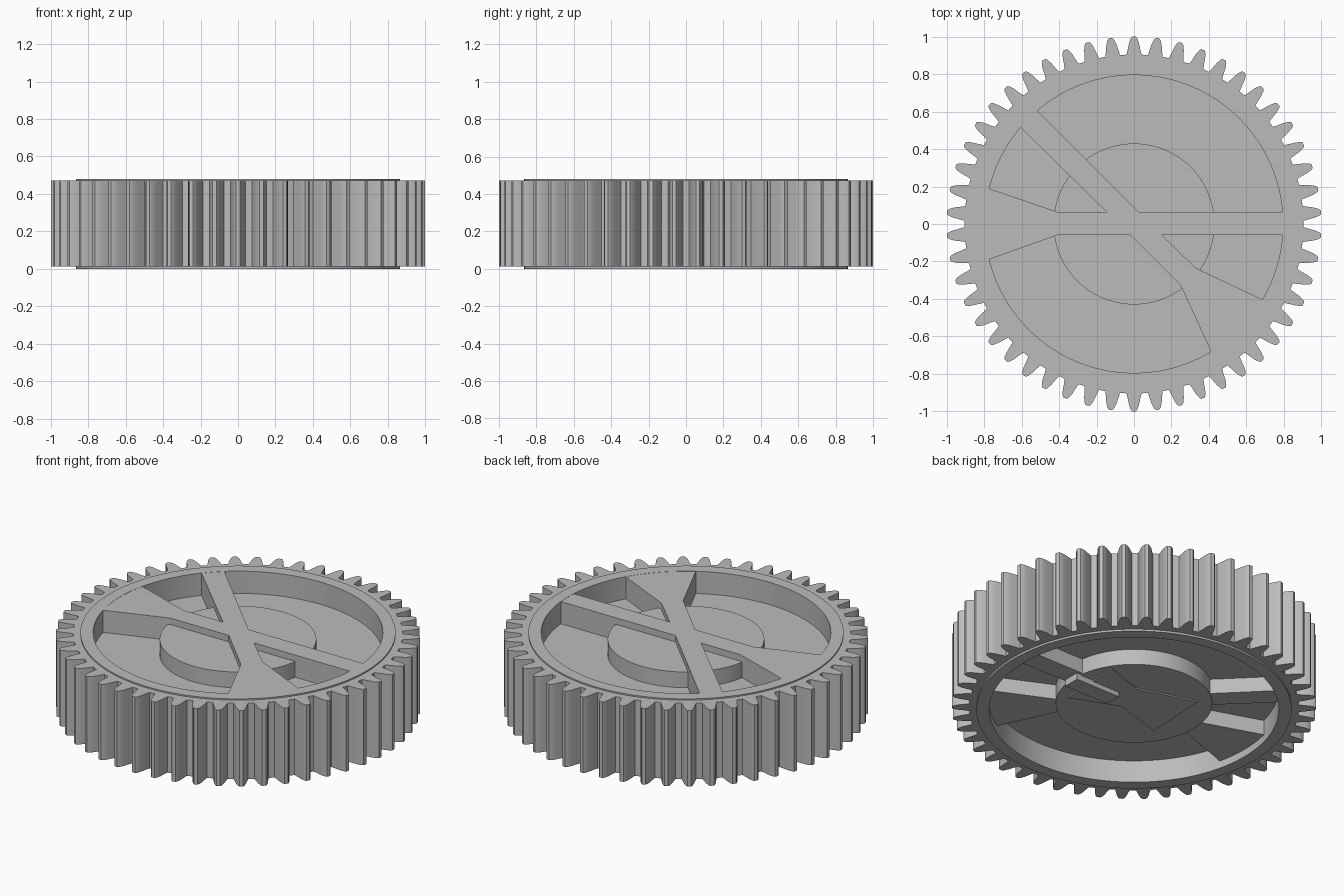
import bpy, bmesh, math

if "Cube" in bpy.data.objects:
    bpy.data.objects.remove(bpy.data.objects["Cube"])

TEETH = 50
TOP = 0.48

grey = bpy.data.materials.new("plain_grey")
grey.diffuse_color = (0.5, 0.5, 0.5, 1)
grey.use_nodes = True
grey.node_tree.nodes["Principled BSDF"].inputs["Base Color"].default_value = grey.diffuse_color


def finish(bm, name, smooth=None):
    bmesh.ops.recalc_face_normals(bm, faces=bm.faces)
    me = bpy.data.meshes.new(name)
    bm.to_mesh(me)
    bm.free()
    ob = bpy.data.objects.new(name, me)
    bpy.context.collection.objects.link(ob)
    me.materials.append(grey)
    if smooth:
        bpy.ops.object.select_all(action='DESELECT')
        bpy.context.view_layer.objects.active = ob
        ob.select_set(True)
        bpy.ops.object.shade_smooth_by_angle(angle=math.radians(smooth))
    return ob


def prism(name, pts, z0, z1, smooth=None):
    bm = bmesh.new()
    lo = [bm.verts.new((x, y, z0)) for x, y in pts]
    hi = [bm.verts.new((x, y, z1)) for x, y in pts]
    bm.faces.new(lo)
    bm.faces.new(hi)
    n = len(pts)
    for i in range(n):
        j = (i + 1) % n
        bm.faces.new((lo[i], lo[j], hi[j], hi[i]))
    return finish(bm, name, smooth)


def circle(r, n=96):
    return [(r * math.cos(2 * math.pi * i / n), r * math.sin(2 * math.pi * i / n))
            for i in range(n)]


# toothed rim: one tooth outline repeated, swept round a stepped ring section
half_tooth = [(0.905, 0.040), (0.93, 0.034), (0.965, 0.027), (0.99, 0.018), (1.0, 0.010)]
outline = []
for t in range(TEETH):
    mid = math.pi / 2 + 2 * math.pi * t / TEETH
    side = [(r, -w) for r, w in half_tooth] + [(r, w) for r, w in reversed(half_tooth)]
    outline += [(r, mid + w / r) for r, w in side]


def at(radius=None):
    return [((radius or r) * math.cos(a), (radius or r) * math.sin(a)) for r, a in outline]


section = [(at(), 0.012), (at(), 0.472), (at(0.865), 0.472), (at(0.865), TOP),
           (at(0.795), TOP), (at(0.795), 0), (at(0.865), 0), (at(0.865), 0.012)]
bm = bmesh.new()
loops = [[bm.verts.new((x, y, z)) for x, y in pts] for pts, z in section]
n = len(outline)
for k, a in enumerate(loops):
    b = loops[(k + 1) % len(loops)]
    for i in range(n):
        j = (i + 1) % n
        bm.faces.new((a[i], a[j], b[j], b[i]))
finish(bm, "toothed_rim", 40)

# recessed web and hub
prism("web_disc", circle(0.80), 0.135, 0.345)
prism("hub", circle(0.43), 0.04, 0.44, 30)

# spokes: two crossing bars, each flaring at one end
prism("straight_spoke", [(-0.79, -0.195), (-0.81, 0), (-0.79, 0.195), (-0.41, 0.065),
                         (0.80, 0.065), (0.80, -0.06), (-0.41, -0.06)], 0.045, TOP - 0.001)
prism("diagonal_spoke", [(-0.615, 0.525), (-0.525, 0.615), (0.15, -0.06), (0.33, -0.235),
                         (0.69, -0.405), (0.60, -0.54), (0.415, -0.69), (0.25, -0.33),
                         (-0.02, -0.06)], 0.045, TOP - 0.001)

# shallow detail under the hub
prism("hub_underside_plate", [(0.34, 0.22), (0.33, -0.18), (0.04, -0.06), (-0.27, -0.15),
                              (-0.25, 0.25), (0.10, 0.14)], 0.033, 0.06)
prism("hub_underside_bar", [(0.15, 0.05), (0.15, -0.05), (0.45, -0.05), (0.45, 0.05)],
      0.005, 0.06)
